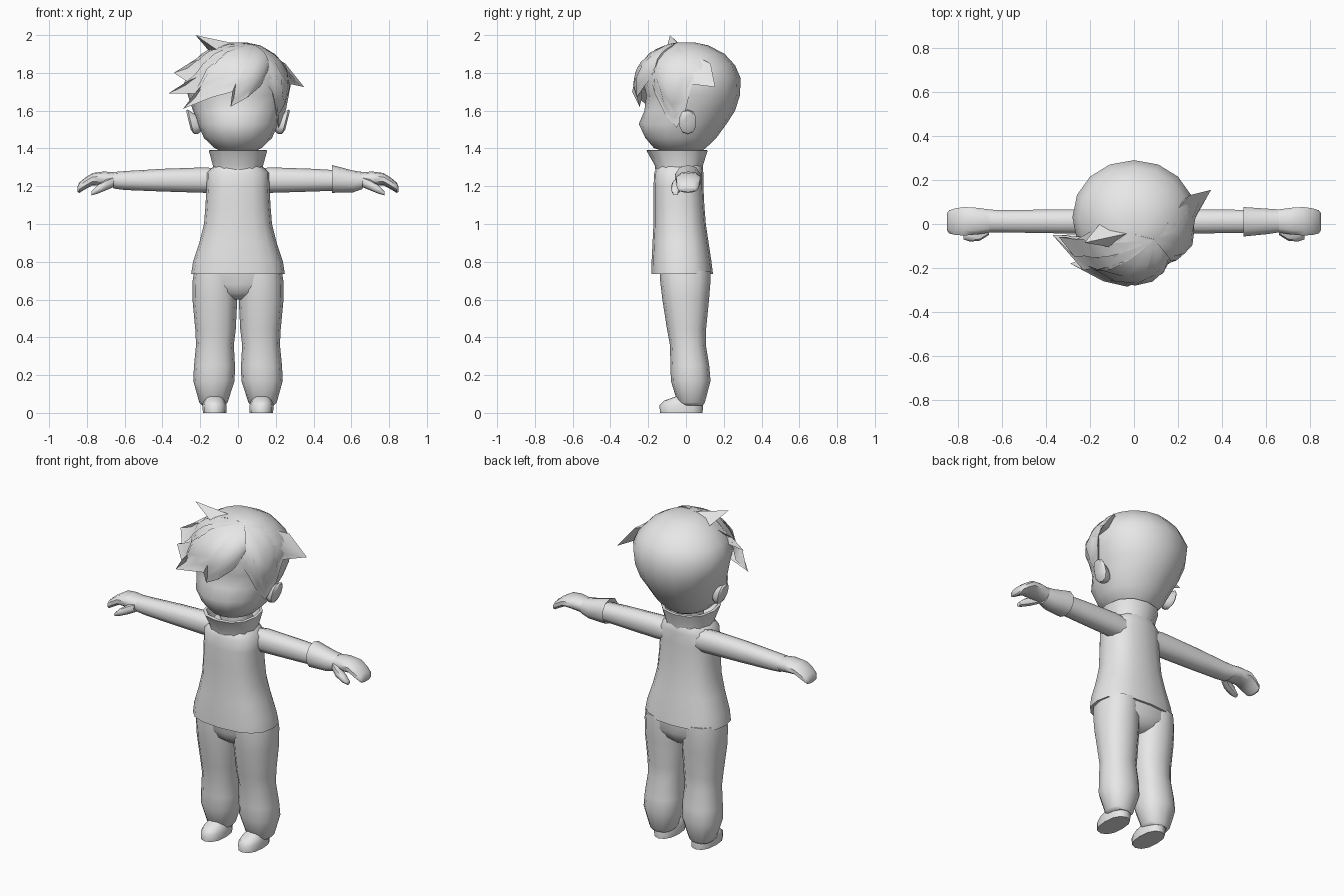
import bpy, bmesh, math
from mathutils import Vector

grey = bpy.data.materials.new("plain_grey")
grey.diffuse_color = (0.8, 0.8, 0.8, 1)


def finish(name, verts, faces, angle=50):
    """Make a smooth-shaded object from points and faces."""
    bm = bmesh.new()
    vs = [bm.verts.new(v) for v in verts]
    for f in faces:
        bm.faces.new([vs[i] for i in f])
    bmesh.ops.remove_doubles(bm, verts=bm.verts, dist=0.0005)
    bmesh.ops.recalc_face_normals(bm, faces=bm.faces)
    me = bpy.data.meshes.new(name)
    bm.to_mesh(me)
    bm.free()
    ob = bpy.data.objects.new(name, me)
    bpy.context.collection.objects.link(ob)
    me.materials.append(grey)
    bpy.ops.object.select_all(action='DESELECT')
    ob.select_set(True)
    bpy.context.view_layer.objects.active = ob
    bpy.ops.object.shade_smooth_by_angle(angle=math.radians(angle))
    return ob


def loft(name, rings, axis='z', n=12, power=2.3, side=1, angle=50):
    """Rings: (position, u low, u high, y low, y high); u is x, or z along the x axis."""
    verts = []
    for t, u0, u1, y0, y1 in rings:
        for i in range(n):
            a = 2 * math.pi * i / n
            c, s = math.cos(a), math.sin(a)
            c = math.copysign(abs(c) ** (2 / power), c)
            s = math.copysign(abs(s) ** (2 / power), s)
            u, y = (u0 + u1) / 2 + (u1 - u0) / 2 * c, (y0 + y1) / 2 + (y1 - y0) / 2 * s
            verts.append((side * u, y, t) if axis == 'z' else (side * t, y, u))
    m = len(rings)
    faces = [(r * n + i, r * n + (i + 1) % n, (r + 1) * n + (i + 1) % n, (r + 1) * n + i)
             for r in range(m - 1) for i in range(n)]
    faces += [tuple(range(n)), tuple(range((m - 1) * n, m * n))]
    return finish(name, verts, faces, angle)


def sym(z, w, y0, y1):
    return (z, -w, w, y0, y1)


def hair_fan(name, root, ends, radii, thick=0.9):
    """Locks fanning out from a root over the skull, ending in jagged tips."""
    centre, root = Vector((0, 0, 1.71)), Vector(root)
    steps, verts = 6, []
    for end in ends:
        outer = []
        for k in range(steps + 1):
            t = k / steps
            d = root.lerp(Vector(end), t) - centre
            grow = max(1, 1 / math.sqrt(sum((d[i] / radii[i]) ** 2 for i in range(3))))
            outer.append(centre + d * (1 + (grow - 1) * (1 - t ** 4)))
        verts += outer + [centre + (p - centre) * thick for p in reversed(outer[:-1])]
    n, m = 2 * steps + 1, len(ends)
    faces = [(c * n + i, c * n + i + 1, (c + 1) * n + i + 1, (c + 1) * n + i)
             for c in range(m - 1) for i in range(n - 1)]
    faces += [tuple(range(n)), tuple(range((m - 1) * n, m * n))]
    # quads at the shared root collapse to triangles
    tidy = []
    for f in faces:
        g = []
        for i in f:
            j = i % n if i % n in (0, n - 1) else i
            if j not in g:
                g.append(j)
        if len(g) > 2:
            tidy.append(g)
    return finish(name, verts, tidy, 40)


# head and skull
loft("head", [sym(1.385, .09, -.12, .08), sym(1.402, .125, -.17, .105), sym(1.455, .18, -.215, .16),
              sym(1.53, .212, -.25, .215), sym(1.60, .238, -.22, .26), sym(1.68, .265, -.21, .285),
              sym(1.77, .28, -.23, .29), sym(1.84, .25, -.215, .26), sym(1.90, .195, -.17, .205),
              sym(1.945, .12, -.10, .12), sym(1.96, .05, -.05, .05)], n=16, power=2.05)

# swept fringe and side hair
hair_fan("fringe", (.09, -.07, 1.945),
         [(.16, -.16, 1.80), (.12, -.22, 1.73), (.05, -.26, 1.67), (-.04, -.245, 1.62),
          (-.03, -.285, 1.70), (-.14, -.26, 1.67), (-.29, -.18, 1.61), (-.23, -.21, 1.69),
          (-.37, -.05, 1.69), (-.27, -.15, 1.755), (-.34, -.06, 1.80), (-.26, -.07, 1.85),
          (-.14, .0, 1.93)], (.30, .305, .255))
hair_fan("side_hair", (.09, -.06, 1.94),
         [(.13, -.19, 1.78), (.185, -.165, 1.69), (.205, -.11, 1.58), (.215, -.05, 1.51),
          (.255, .0, 1.61), (.28, .03, 1.74), (.35, .155, 1.725), (.25, .13, 1.85)],
         (.295, .27, .252))

# raised tuft on the crown
finish("hair_tuft", [(-.08, -.11, 1.90), (-.14, .02, 1.90), (.03, -.03, 1.945), (-.225, -.085, 2.0)],
       [(0, 1, 2), (0, 1, 3), (1, 2, 3), (0, 2, 3)], 30)

# torso with flared hem, and standing collar
loft("shirt", [sym(.735, .248, -.183, .143), sym(.80, .238, -.182, .135), sym(.90, .205, -.177, .12),
               sym(1.0, .18, -.172, .105), sym(1.1, .172, -.172, .097), sym(1.2, .167, -.172, .092),
               sym(1.27, .165, -.168, .092), sym(1.305, .13, -.155, .088), sym(1.32, .11, -.14, .08)],
     n=16, power=2.5)
loft("collar", [sym(1.27, .135, -.16, .088), sym(1.31, .133, -.165, .09), sym(1.39, .155, -.21, .115),
                sym(1.392, .14, -.19, .10), sym(1.33, .118, -.13, .075)], n=12)
loft("neck", [sym(1.30, .09, -.09, .06), sym(1.42, .09, -.09, .06)])

# pelvis between the legs
loft("pelvis", [sym(.60, .07, -.07, .07), sym(.635, .15, -.115, .11), sym(.68, .225, -.13, .128),
                sym(.75, .232, -.138, .13)], n=16, power=2.5)

for side, label in ((1, "left"), (-1, "right")):
    # trouser leg
    loft(label + "_trouser_leg",
         [(.04, .07, .19, -.03, .09), (.055, .055, .205, -.045, .10), (.17, .018, .237, -.08, .13),
          (.25, .016, .233, -.082, .123), (.36, .022, .222, -.085, .105), (.44, .012, .226, -.10, .106),
          (.60, .004, .241, -.125, .122), (.70, .004, .24, -.137, .13), (.75, .01, .232, -.138, .13)],
         side=side)
    # shoe
    loft(label + "_shoe",
         [(0, .062, .186, -.138, .088), (.04, .06, .188, -.14, .09), (.065, .07, .18, -.115, .085),
          (.085, .08, .17, -.06, .08), (.11, .09, .16, -.01, .07)], side=side)
    # ear
    ear = loft(label + "_ear",
               [(.20, 1.50, 1.57, -.015, .03), (.235, 1.475, 1.59, -.032, .05),
                (.255, 1.478, 1.605, -.038, .056), (.265, 1.50, 1.60, -.025, .045)], 'x', 10, side=side)
    for v in ear.data.vertices:
        v.co.x += side * (v.co.z - 1.56) * .25
    # sleeve, tapering into a mitten-shaped hand
    loft(label + "_arm",
         [(.10, 1.17, 1.29, -.045, .07), (.17, 1.165, 1.30, -.047, .07), (.40, 1.172, 1.292, -.044, .068),
          (.60, 1.18, 1.28, -.04, .065), (.66, 1.188, 1.275, -.04, .068)], 'x', 10, side=side)
    loft(label + "_hand",
         [(.64, 1.19, 1.272, -.038, .066), (.71, 1.20, 1.278, -.05, .076), (.77, 1.205, 1.27, -.055, .08),
          (.81, 1.183, 1.245, -.053, .074), (.84, 1.165, 1.22, -.045, .065),
          (.85, 1.17, 1.198, -.03, .05)], 'x', 10, side=side)
    # thumb, hanging forward and down
    loft(label + "_thumb",
         [(.66, 1.195, 1.25, -.05, 0), (.70, 1.178, 1.235, -.076, -.02), (.745, 1.16, 1.205, -.08, -.03),
          (.775, 1.152, 1.175, -.07, -.042)], 'x', 8, side=side)

# flared glove cuff on one wrist
loft("cuff", [(.515, 1.18, 1.285, -.045, .07), (.497, 1.165, 1.312, -.06, .08),
              (.61, 1.168, 1.283, -.048, .072), (.66, 1.185, 1.275, -.04, .068)], 'x', 10)
